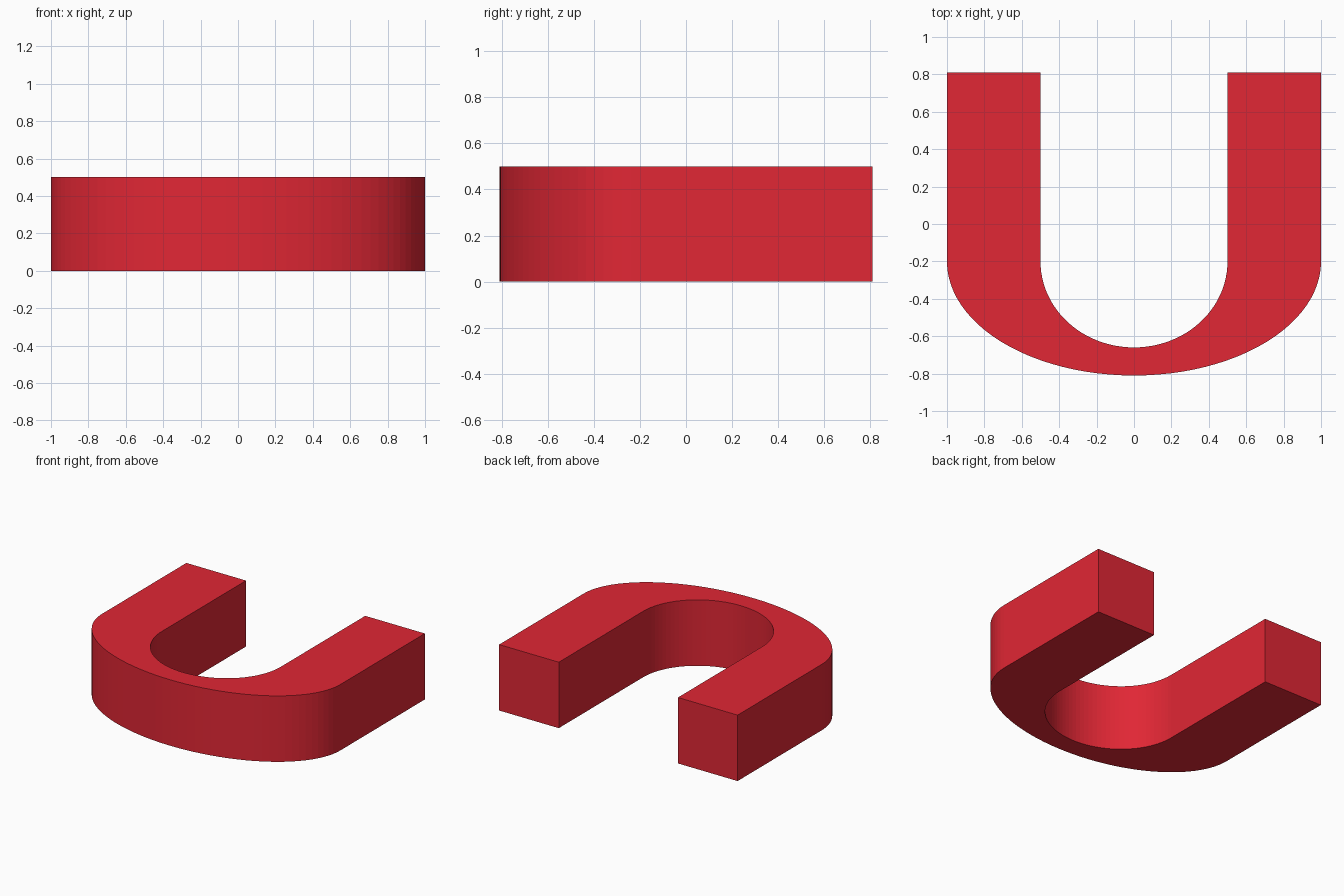
import bpy, bmesh, math

if "Cube" in bpy.data.objects:
    bpy.data.objects.remove(bpy.data.objects["Cube"])

HEIGHT = 0.5
BACK_Y = 0.81      # open ends of the arms
BEND_Y = -0.20     # where the straight arms turn into the bend
SEGMENTS = 48


def u_profile(rx, ry):
    """Left arm end, half-ellipse bend, right arm end."""
    pts = [(-rx, BACK_Y)]
    for i in range(SEGMENTS + 1):
        a = math.pi * (1 + i / SEGMENTS)
        pts.append((rx * math.cos(a), BEND_Y + ry * math.sin(a)))
    pts.append((rx, BACK_Y))
    return pts


bm = bmesh.new()
outer = [bm.verts.new((x, y, 0)) for x, y in u_profile(1.0, 0.61)]
inner = [bm.verts.new((x, y, 0)) for x, y in u_profile(0.5, 0.46)]

# U-shaped strip of quads, extruded upward
for i in range(len(outer) - 1):
    bm.faces.new((outer[i], outer[i + 1], inner[i + 1], inner[i]))
top = bmesh.ops.extrude_face_region(bm, geom=bm.faces[:])["geom"]
bmesh.ops.translate(bm, vec=(0, 0, HEIGHT),
                    verts=[v for v in top if isinstance(v, bmesh.types.BMVert)])
bmesh.ops.recalc_face_normals(bm, faces=bm.faces[:])

mesh = bpy.data.meshes.new("u_shaped_bar")
bm.to_mesh(mesh)
bm.free()
bar = bpy.data.objects.new("u_shaped_bar", mesh)
bpy.context.collection.objects.link(bar)

# Red paint
red = bpy.data.materials.new("red")
red.diffuse_color = (0.75, 0.02, 0.035, 1)
red.use_nodes = True
red.node_tree.nodes["Principled BSDF"].inputs["Base Color"].default_value = red.diffuse_color
mesh.materials.append(red)
